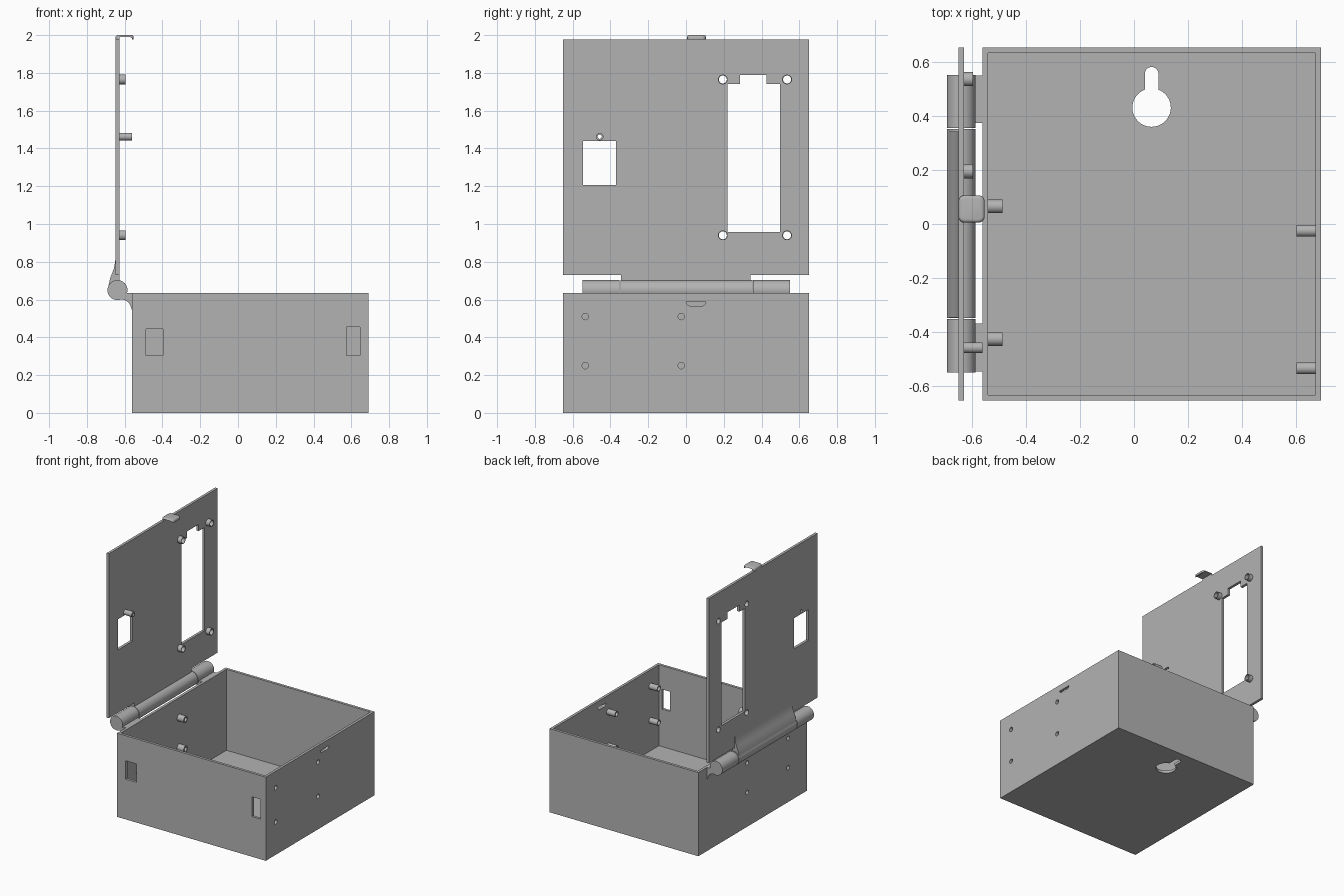
import bpy, bmesh, math
from mathutils import Matrix

if "Cube" in bpy.data.objects:
    bpy.data.objects.remove(bpy.data.objects["Cube"])

grey = bpy.data.materials.new("plain grey")
grey.diffuse_color = (0.45, 0.45, 0.45, 1)
grey.use_nodes = True
grey.node_tree.nodes["Principled BSDF"].inputs["Base Color"].default_value = grey.diffuse_color
# Maps (u, v, extrusion) to x, y, z for each extrusion axis
PLACE = {'x': lambda u, v, w: (w, u, v),
         'y': lambda u, v, w: (u, w, v),
         'z': lambda u, v, w: (u, v, w)}


def finish(bm, name):
    bmesh.ops.recalc_face_normals(bm, faces=bm.faces)
    me = bpy.data.meshes.new(name)
    bm.to_mesh(me)
    bm.free()
    me.materials.append(grey)
    ob = bpy.data.objects.new(name, me)
    bpy.context.collection.objects.link(ob)
    return ob


def prism(name, pts, a, b, axis):
    """Extrude a closed outline from a to b along an axis."""
    bm = bmesh.new()
    f = PLACE[axis]
    lo = [bm.verts.new(f(u, v, a)) for u, v in pts]
    hi = [bm.verts.new(f(u, v, b)) for u, v in pts]
    n = len(pts)
    bm.faces.new(lo)
    bm.faces.new(hi)
    for i in range(n):
        j = (i + 1) % n
        bm.faces.new((lo[i], lo[j], hi[j], hi[i]))
    return finish(bm, name)


def arc(u, v, r, a0=0, a1=360, n=32):
    full = a1 - a0 == 360
    steps = n if full else n + 1
    angles = [math.radians(a0 + (a1 - a0) * i / n) for i in range(steps)]
    return [(u + r * math.cos(t), v + r * math.sin(t)) for t in angles]


def rect(u0, u1, v0, v1):
    return [(u0, v0), (u1, v0), (u1, v1), (u0, v1)]


def tube(name, u, v, r, hole, a, b):
    """Hollow standoff running along x."""
    bm = bmesh.new()
    rings = [[bm.verts.new((w, p, q)) for p, q in arc(u, v, rad)]
             for rad, w in ((r, a), (r, b), (hole, b), (hole, a))]
    for k in range(4):
        A, B = rings[k], rings[(k + 1) % 4]
        for i in range(32):
            j = (i + 1) % 32
            bm.faces.new((A[i], A[j], B[j], B[i]))
    smooth(finish(bm, name))


def activate(ob):
    bpy.ops.object.select_all(action='DESELECT')
    ob.select_set(True)
    bpy.context.view_layer.objects.active = ob


def smooth(ob):
    activate(ob)
    bpy.ops.object.shade_smooth_by_angle(angle=math.radians(35))


def cut(ob, pts, a, b, axis):
    cutter = prism("cutter", pts, a, b, axis)
    cutter.hide_render = True
    mod = ob.modifiers.new("cut", 'BOOLEAN')
    mod.operation, mod.solver, mod.object = 'DIFFERENCE', 'EXACT', cutter
    activate(ob)
    bpy.ops.object.modifier_apply(modifier=mod.name)
    bpy.data.objects.remove(cutter)


# Open box with 0.02 walls
W = 0.652
X0, X1, TOP = -0.56, 0.69, 0.635
box = prism("box", rect(X0, X1, -W, W), 0, TOP, 'z')
cut(box, rect(X0 + .02, X1 - .02, -W + .02, W - .02), 0.02, 1, 'z')
# Keyhole in the floor
key = [(0.04, 0.495)] + arc(0.065, 0.43, 0.071, 111, 429, 40) + [(0.09, 0.495)]
key = arc(0.065, 0.43, 0.071, 110.6, 429.4, 40) + arc(0.065, 0.555, 0.025, 0, 180, 16)
cut(box, key, -0.1, 0.1, 'z')
# Front wall ports
cut(box, rect(-0.487, -0.397, 0.305, 0.445), -0.8, -0.6, 'y')
cut(box, rect(0.575, 0.645, 0.305, 0.455), -0.8, -0.6, 'y')
# Latch slot in the right wall
cut(box, [(0, 0.587), (0.005, 0.575), (0.02, 0.566), (0.087, 0.566),
          (0.101, 0.575), (0.106, 0.587)], 0.6, 0.8, 'x')
# Screw holes and standoffs on both side walls
for y in (-0.533, -0.025):
    for z in (0.25, 0.51):
        cut(box, arc(y, z, 0.017), 0.6, 0.8, 'x')
        tube("right_wall_standoff", y, z, 0.022, 0.017, 0.6, 0.672)
for y in (-0.425, 0.065):
    for z in (0.26, 0.485):
        cut(box, arc(y, z, 0.016), -0.6, -0.5, 'x')
        tube("left_wall_standoff", y, z, 0.025, 0.016, -0.542, -0.485)
smooth(box)

# Upright lid with display and port openings
L0, L1 = -0.648, -0.628
lid = prism("lid", rect(-W, W, 0.73, 1.978), L0, L1, 'x')
cut(lid, [(0.22, 0.957), (0.497, 0.957), (0.497, 1.74), (0.425, 1.74),
          (0.425, 1.79), (0.285, 1.79), (0.285, 1.74), (0.22, 1.74)], -0.8, -0.5, 'x')
cut(lid, rect(-0.545, -0.37, 1.207, 1.44), -0.8, -0.5, 'x')
for y in (0.195, 0.535):
    for z in (0.94, 1.765):
        cut(lid, arc(y, z, 0.021), -0.8, -0.5, 'x')
        tube("lid_standoff", y, z, 0.026, 0.021, L1 - .002, -0.595)
cut(lid, arc(-0.457, 1.462, 0.011), -0.8, -0.5, 'x')
tube("long_lid_standoff", -0.457, 1.462, 0.02, 0.011, L1 - .002, -0.56)
smooth(lid)

# Hinge knuckles
HX, HZ, R = -0.638, 0.65, 0.053
for name, a, b in (("front_knuckle", -0.548, -0.351), ("middle_knuckle", -0.347, 0.351),
                   ("back_knuckle", 0.355, 0.55)):
    smooth(prism(name, arc(HX, HZ, R, n=48), a, b, 'y'))

# Flared web joining lid to the middle knuckle
web = [(L1, 0.66), (L1, 0.735), (L0, 0.735), (L0, 0.825), (-0.651, 0.795),
       (-0.657, 0.765), (-0.666, 0.74), (-0.676, 0.715), (-0.682, 0.69), (-0.688, 0.66)]
smooth(prism("lid_hinge_web", web, -0.345, 0.342, 'y'))

# Curved brackets joining box to the end knuckles
bracket = [(-0.62, TOP), (X0 + .002, TOP), (X0 + .002, 0.53), (-0.562, 0.545),
           (-0.568, 0.565), (-0.578, 0.582), (-0.592, 0.594), (-0.61, 0.6), (-0.635, 0.602)]
for name, a, b in (("front_hinge_bracket", -0.545, -0.367), ("back_hinge_bracket", 0.373, 0.548)):
    smooth(prism(name, bracket, a, b, 'y'))

# Latch hook on the lid's top edge, rounded and hollowed beneath
r = 0.022
plan = []
for u, v, s in ((-0.552 - r, 0.106 - r, 0), (L0 + r, 0.106 - r, 90),
                (L0 + r, 0.005 + r, 180), (-0.552 - r, 0.005 + r, 270)):
    plan += arc(u, v, r, s, s + 90, 6)
latch = prism("latch_hook", plan, 1.978, 2.0, 'z')
bm = bmesh.new()
bm.from_mesh(latch.data)
rim = [e for e in bm.edges if all(v.co.z > 1.999 for v in e.verts)]
bmesh.ops.bevel(bm, geom=rim, offset=0.012, segments=4, affect='EDGES', profile=0.5)
bm.to_mesh(latch.data)
bm.free()
cut(latch, [(L1, 1.97), (-0.562, 1.97), (-0.562, 1.985), (-0.57, 1.99), (L1, 1.99)],
    -0.1, 0.2, 'y')
smooth(latch)
